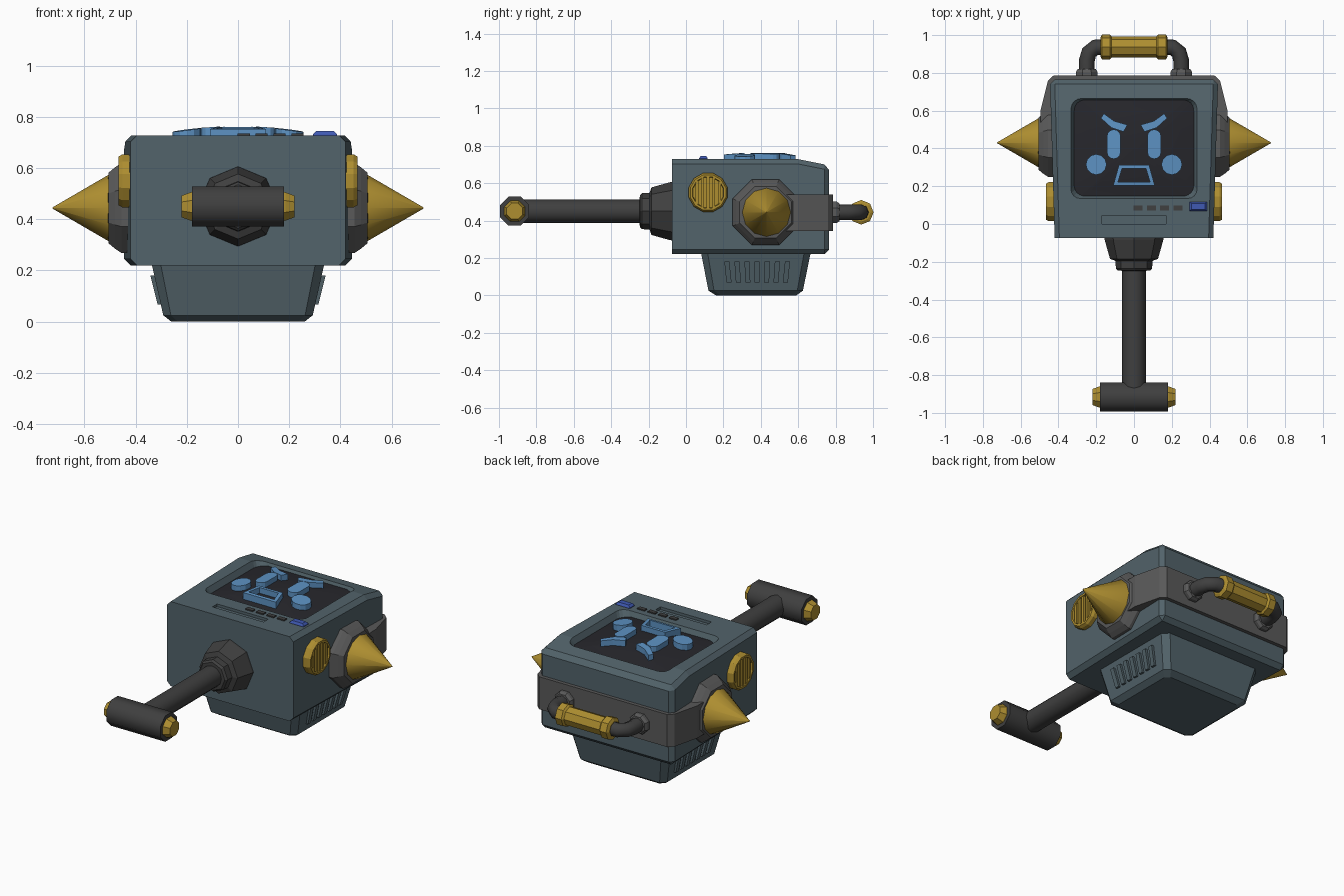
import bpy, bmesh, math
from mathutils import Vector

if "Cube" in bpy.data.objects:
    bpy.data.objects.remove(bpy.data.objects["Cube"])

def material(name, rgb):
    m = bpy.data.materials.new(name)
    m.diffuse_color = (*rgb, 1)
    m.use_nodes = True
    m.node_tree.nodes["Principled BSDF"].inputs["Base Color"].default_value = m.diffuse_color
    return m

SLATE = material("slate", (0.085, 0.125, 0.145))
DARK = material("dark_metal", (0.05, 0.05, 0.05))
GREY = material("mid_metal", (0.10, 0.10, 0.10))
GOLD = material("gold", (0.42, 0.27, 0.03))
GLASS = material("glass", (0.02, 0.02, 0.025))
BLUE = material("light_blue", (0.11, 0.29, 0.55))
NAVY = material("deep_blue", (0.05, 0.10, 0.45))

def loft(name, rings, mat, smooth=None, closed=False):
    """Skin a list of equal-length point rings; cap the ends or join them."""
    bm = bmesh.new()
    vs = [[bm.verts.new(p) for p in r] for r in rings]
    n = len(vs[0])
    pairs = list(zip(vs, vs[1:])) + ([(vs[-1], vs[0])] if closed else [])
    for a, b in pairs:
        for i in range(n):
            bm.faces.new((a[i], a[(i + 1) % n], b[(i + 1) % n], b[i]))
    if not closed:
        bm.faces.new(vs[0])
        bm.faces.new(vs[-1])
    bmesh.ops.recalc_face_normals(bm, faces=bm.faces)
    me = bpy.data.meshes.new(name)
    bm.to_mesh(me)
    bm.free()
    ob = bpy.data.objects.new(name, me)
    bpy.context.collection.objects.link(ob)
    me.materials.append(mat)
    if smooth:
        bpy.ops.object.select_all(action='DESELECT')
        ob.select_set(True)
        bpy.context.view_layer.objects.active = ob
        bpy.ops.object.shade_smooth_by_angle(angle=math.radians(smooth))
    return ob

def lathe(name, axis, centre, profile, n, mat, phase=0.0, smooth=None):
    """Rings of (radius, coordinate along axis) around a centre in the other two axes."""
    rings = []
    for r, d in profile:
        ring = []
        for i in range(n):
            a = 2 * math.pi * (i + phase) / n
            u, v = centre[0] + r * math.cos(a), centre[1] + r * math.sin(a)
            ring.append((d, u, v) if axis == 'X' else (u, d, v))
        rings.append(ring)
    return loft(name, rings, mat, smooth)

def prism(name, pts, z0, z1, mat):
    return loft(name, [[(x, y, z) for x, y in pts] for z in (z0, z1)], mat)

def box(name, x0, x1, y0, y1, z0, z1, mat):
    return prism(name, [(x0, y0), (x1, y0), (x1, y1), (x0, y1)], z0, z1, mat)

def round_rect(hx, y0, y1, r, seg):
    pts = []
    for k, (cx, cy) in enumerate([(hx - r, y1 - r), (r - hx, y1 - r), (r - hx, y0 + r), (hx - r, y0 + r)]):
        for i in range(seg + 1):
            a = math.pi / 2 * (k + i / seg)
            pts.append((cx + r * math.cos(a), cy + r * math.sin(a)))
    return pts

# Monitor body: side profile widened slightly toward the back, bevelled except at the front
profile = [(-0.075, 0.22), (-0.075, 0.728), (0.6, 0.728), (0.765, 0.695), (0.765, 0.22)]
body = loft("body", [[(s * (0.42 + 0.03 * (y + 0.075)), y, z) for y, z in profile] for s in (-1, 1)], SLATE)
bm = bmesh.new()
bm.from_mesh(body.data)
edges = [e for e in bm.edges if not all(v.co.y < -0.07 for v in e.verts)
         and not all(abs(v.co.y - 0.6) < 0.01 for v in e.verts)]
bmesh.ops.bevel(bm, geom=edges, offset=0.025, segments=1, affect='EDGES')
bm.to_mesh(body.data)
bm.free()

# Screen recess with sloping walls, and a slot at the front of the top
recess = loft("recess_cutter", [[(x, y, z) for x, y in round_rect(hx, y0, y1, 0.05, 4)]
              for hx, y0, y1, z in [(0.30, 0.165, 0.64, 0.66), (0.345, 0.125, 0.68, 0.75)]], GLASS)
slot = box("slot_cutter", -0.17, 0.17, 0.0, 0.045, 0.712, 0.76, SLATE)
for cutter in (recess, slot):
    mod = body.modifiers.new(cutter.name, 'BOOLEAN')
    mod.object = cutter
    mod.solver = 'EXACT'
    cutter.hide_render = True
    cutter.hide_viewport = False
    cutter.display_type = 'WIRE'

# Domed screen
def dome(x, y):
    return 0.733 - 0.32 * x * x - 0.2 * (y - 0.4) ** 2

outline = round_rect(0.325, 0.143, 0.662, 0.06, 4)
rings = [[(x, y, 0.64) for x, y in outline]]
for t in (1, 0.75, 0.5, 0.25, 0.02):
    ring = [(x * t, 0.4 + (y - 0.4) * t) for x, y in outline]
    rings.append([(x, y, dome(x, y)) for x, y in ring])
loft("screen", rings, GLASS, 30)

# Raised face shapes following the dome
def on_screen(name, pts):
    return loft(name, [[(x, y, dome(x, y) + h) for x, y in pts] for h in (-0.01, 0.031)], BLUE)

for s, side in ((-1, "left"), (1, "right")):
    brow = [(0.035, 0.525), (0.105, 0.545), (0.16, 0.585), (0.175, 0.56), (0.12, 0.51), (0.055, 0.488)]
    on_screen(side + "_brow", [(s * x, y) for x, y in brow])
    eye = [(x + 0.107, y) for x, y in round_rect(0.036, 0.345, 0.5, 0.034, 3)]
    on_screen(side + "_eye", [(s * x, y) for x, y in eye])
    on_screen(side + "_cheek", [(s * 0.2 + 0.055 * math.cos(math.pi * i / 6),
                                 0.315 + 0.055 * math.sin(math.pi * i / 6)) for i in range(12)])
outer = [(-0.11, 0.204), (0.11, 0.204), (0.08, 0.312), (-0.08, 0.312)]
inner = [(-0.085, 0.222), (0.085, 0.222), (0.063, 0.294), (-0.063, 0.294)]
loft("mouth", [[(x, y, dome(x, y) + h) for x, y in pts] for pts, h in
     ((outer, -0.01), (outer, 0.031), (inner, 0.031), (inner, -0.01))], BLUE, closed=True)

# Control buttons
for i in range(4):
    x = 0.022 + 0.07 * i
    box(f"button_{i + 1}", x - 0.024, x + 0.024, 0.072, 0.098, 0.71, 0.735, DARK)
loft("power_button", [[(0.34 + sx * hx, 0.093 + sy * hy, z)
     for sx, sy in ((-1, -1), (1, -1), (1, 1), (-1, 1))]
     for hx, hy, z in ((0.047, 0.023, 0.71), (0.047, 0.023, 0.732), (0.035, 0.016, 0.744))], NAVY)

# Tapered foot with chamfered corners
def chamfer_rect(hx, y0, y1, c, z):
    return [(x, y, z) for x, y in round_rect(hx, y0, y1, c, 1)]

loft("foot", [chamfer_rect(0.26, 0.16, 0.59, 0.025, 0.0), chamfer_rect(0.292, 0.12, 0.625, 0.03, 0.025),
              chamfer_rect(0.338, 0.08, 0.667, 0.035, 0.23)], SLATE)

for s, side in ((-1, "left"), (1, "right")):
    # Foot vents
    for i in range(7):
        y = 0.22 + 0.054 * i
        rings = []
        for z, k, x in ((0.068, 0.93, 0.311), (0.18, 1.0, 0.339)):
            c = 0.385 + (y - 0.385) * k
            rings.append([(s * (x + dx), c + dy, z) for dx, dy in
                          ((-0.03, -0.015), (0.003, -0.015), (0.003, 0.012), (-0.03, 0.012))])
        loft(f"{side}_vent_{i + 1}", rings, SLATE)

    # Spike and its stepped octagonal mount
    lathe(side + "_spike_mount", 'X', (0.425, 0.444),
          [(0.19, s * 0.40), (0.19, s * 0.455), (0.172, s * 0.48), (0.150, s * 0.505), (0.125, s * 0.507)],
          8, GREY, 0.5)
    lathe(side + "_spike", 'X', (0.43, 0.444), [(0.13, s * 0.49), (0.13, s * 0.505), (0.002, s * 0.725)],
          12, GOLD, 0, 40)

    # Round speaker grille with upright bars
    lathe(side + "_speaker", 'X', (0.118, 0.55),
          [(0.107, s * 0.40), (0.107, s * 0.452), (0.098, s * 0.467), (0.086, s * 0.467),
           (0.083, s * 0.448), (0.01, s * 0.448)], 12, GOLD, 0.5)
    for i in range(-2, 3):
        dy = 0.03 * i
        h = math.sqrt(0.086 ** 2 - dy ** 2)
        xs = sorted((s * 0.44, s * 0.464))
        box(f"{side}_speaker_bar_{i + 3}", *xs, 0.11 + dy, 0.126 + dy, 0.55 - h, 0.55 + h, GOLD)

    # Handle foot and bent tube
    lathe(side + "_handle_socket", 'Y', (s * 0.25, 0.444),
          [(0.062, 0.775), (0.062, 0.805), (0.052, 0.82), (0.03, 0.822)], 8, GREY, 0.5)
    path = [Vector(p) for p in ((0.25, 0.79), (0.25, 0.865), (0.238, 0.908), (0.205, 0.935), (0.15, 0.937))]
    rings = []
    for i, p in enumerate(path):
        t = (path[min(i + 1, 4)] - path[max(i - 1, 0)]).normalized()
        rings.append([(s * (p.x + t.y * 0.042 * math.cos(a)), p.y - t.x * 0.042 * math.cos(a),
                       0.444 + 0.042 * math.sin(a)) for a in (math.pi * j / 4 for j in range(8))])
    loft(side + "_handle_tube", rings, DARK, 50)

# Metal band wrapping the back from mount to mount
half = [(0.495, 0.40), (0.495, 0.6), (0.455, 0.76), (0.425, 0.787)]
prism("rear_band", half + [(-x, y) for x, y in reversed(half)], 0.345, 0.54, GREY)

# Gold grip with raised end rings
half = [(0.05, 0.178), (0.066, 0.17), (0.066, 0.128), (0.055, 0.118)]
lathe("handle_grip", 'X', (0.937, 0.444), [(r, -x) for r, x in half] + [(r, x) for r, x in reversed(half)],
      8, GOLD)

# Front arm: collar, rod and crossbar with gold caps
lathe("arm_collar", 'Y', (0, 0.45), [(0.157, -0.06), (0.155, -0.085), (0.127, -0.185), (0.098, -0.195),
      (0.096, -0.235), (0.085, -0.247), (0.05, -0.248)], 8, DARK)
lathe("arm_rod", 'Y', (0, 0.45), [(0.063, -0.23), (0.063, -0.87)], 12, DARK, 0, 50)
lathe("crossbar", 'X', (-0.916, 0.45), [(0.084, -0.18), (0.084, 0.18)], 8, DARK, 0.5, 50)
for s, side in ((-1, "left"), (1, "right")):
    lathe(side + "_crossbar_cap", 'X', (-0.916, 0.45),
          [(0.062, s * 0.17), (0.06, s * 0.185), (0.046, s * 0.22)], 8, GOLD, 0.5)
